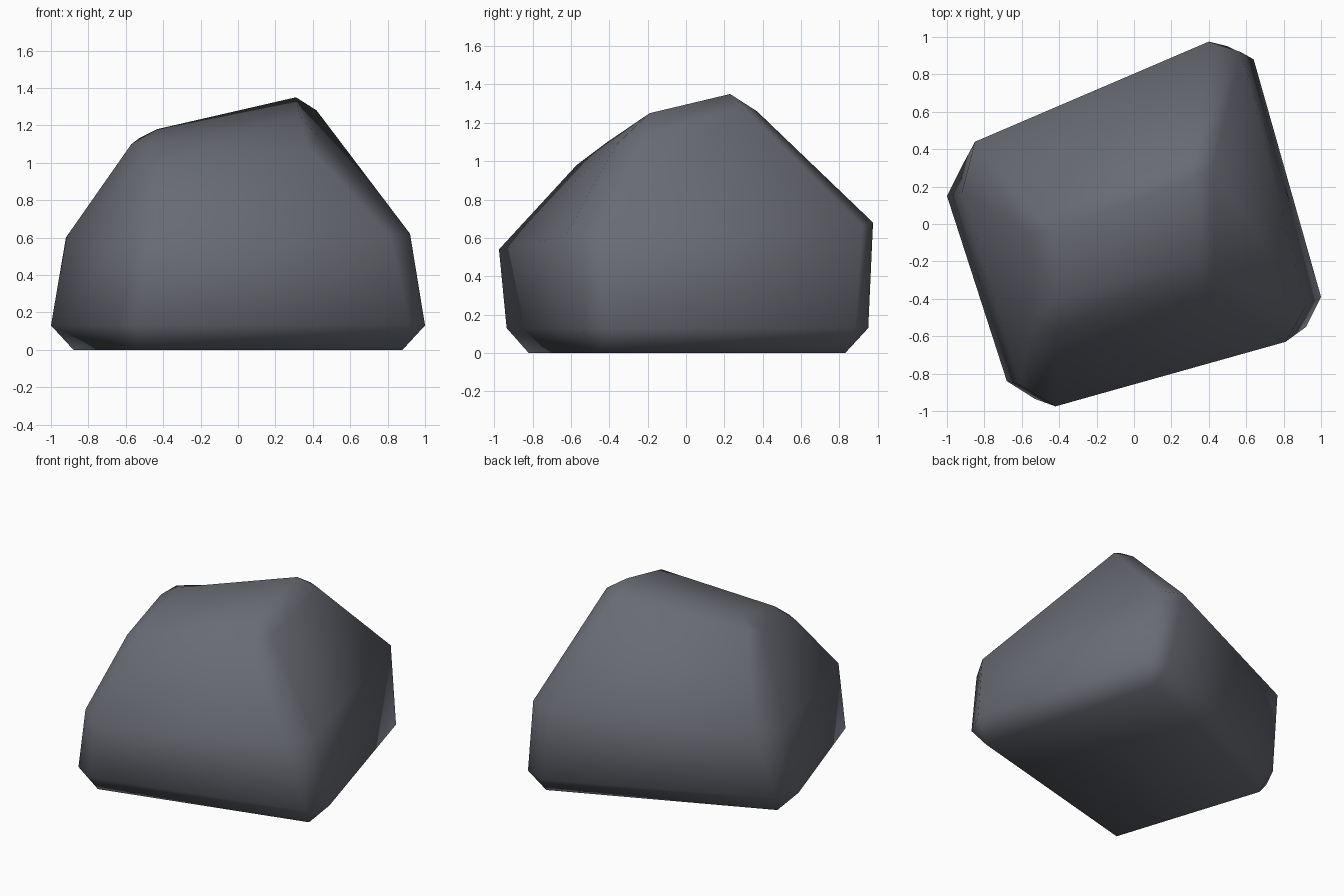
import bpy

if "Cube" in bpy.data.objects:
    bpy.data.objects.remove(bpy.data.objects["Cube"])

# Per corner: base point, lower pair, middle pair, shoulder pair, cap point.
# Pairs hold the point on the preceding side, then on the next side
# (sides run left, front, right, back).
corners = [
    # back left
    [(-.88, .22, 0), (-.92, .31, .13), (-1, .15, .13), (-.85, .44, .62), (-.92, .17, .60),
     (-.53, .06, 1.13), (-.57, -.06, 1.10), (-.43, -.03, 1.18)],
    # front left
    [(-.54, -.82, 0), (-.68, -.84, .13), (-.53, -.935, .13), (-.61, -.86, .57), (-.42, -.975, .54),
     (-.53, -.50, .99), (-.42, -.57, .98), (-.42, -.41, 1.10)],
    # front right
    [(.88, -.45, 0), (.92, -.55, .13), (1, -.39, .13), (.81, -.63, .61), (.92, -.44, .62),
     (.37, -.36, 1.09), (.43, -.22, 1.14), (.33, -.19, 1.25)],
    # back right
    [(.53, .83, 0), (.64, .88, .13), (.50, .95, .13), (.57, .92, .665), (.40, .975, .68),
     (.42, .30, 1.28), (.32, .37, 1.26), (.31, .23, 1.35)],
]
verts = [p for c in corners for p in c]
V = lambda c, k: (c % 4) * 8 + k

# Base and cap
faces = [[V(c, 0) for c in (3, 2, 1, 0)], [V(c, 7) for c in range(4)]]
for c in range(4):
    d = c + 1
    # Wide sides: bottom bevel, lower wall, upper slope, top bevel
    for (a, b), (e, f) in (((0, 0), (2, 1)), ((2, 1), (4, 3)), ((4, 3), (6, 5)), ((6, 5), (7, 7))):
        faces.append([V(c, a), V(d, b), V(d, f), V(c, e)])
    # Bevelled corner strip
    faces += [[V(c, 0), V(c, 2), V(c, 1)],
              [V(c, 1), V(c, 2), V(c, 4), V(c, 3)],
              [V(c, 3), V(c, 4), V(c, 6), V(c, 5)],
              [V(c, 5), V(c, 6), V(c, 7)]]

mesh = bpy.data.meshes.new("boulder")
mesh.from_pydata(verts, [], faces)
mesh.update()
mesh.shade_smooth()

grey = bpy.data.materials.new("slate grey")
grey.diffuse_color = (0.14, 0.147, 0.172, 1)
grey.use_nodes = True
grey.node_tree.nodes["Principled BSDF"].inputs["Base Color"].default_value = grey.diffuse_color
mesh.materials.append(grey)

boulder = bpy.data.objects.new("boulder", mesh)
bpy.context.collection.objects.link(boulder)
